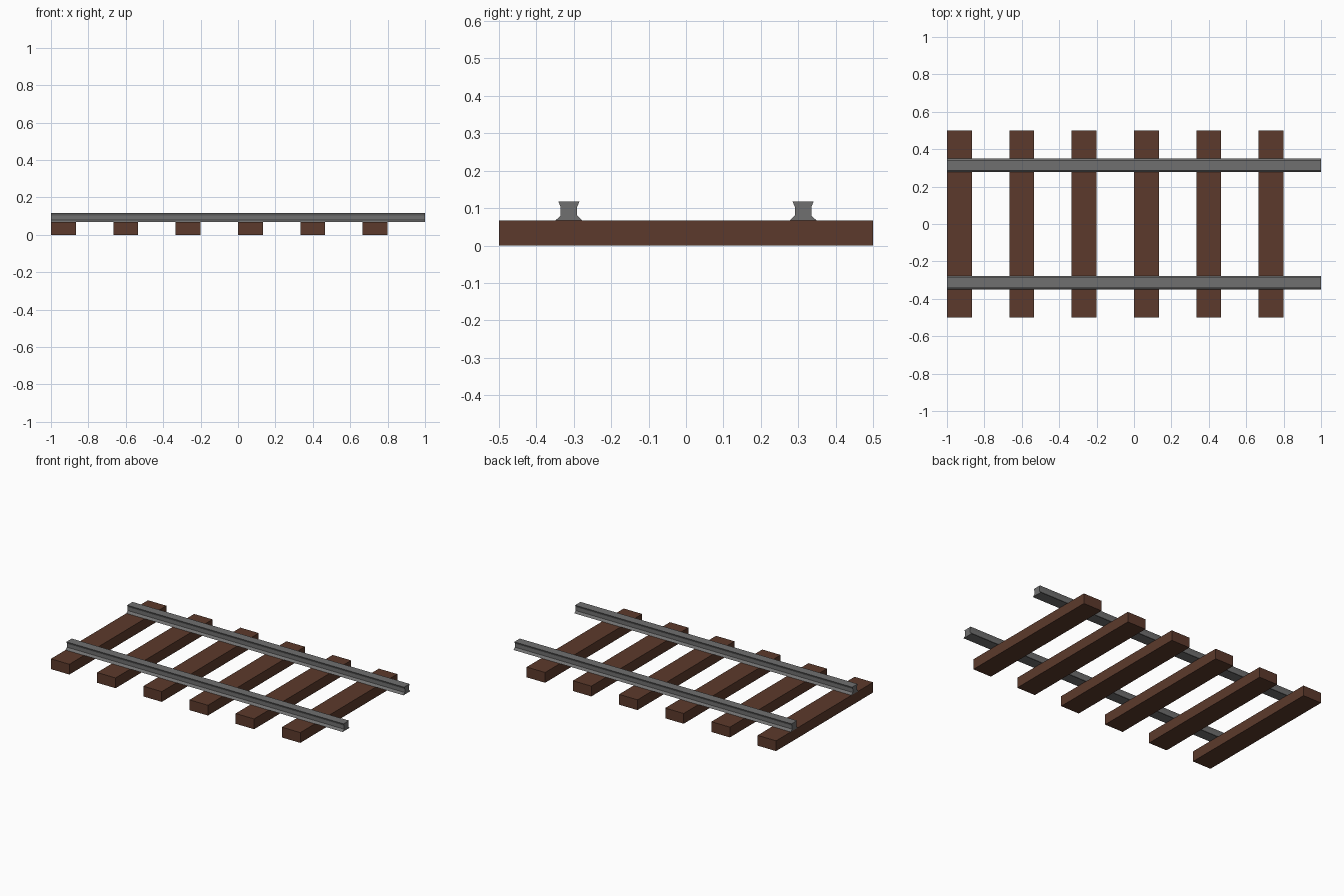
import bpy, bmesh

if "Cube" in bpy.data.objects:
    bpy.data.objects.remove(bpy.data.objects["Cube"])


def material(name, rgb):
    m = bpy.data.materials.new(name)
    m.diffuse_color = (*rgb, 1)
    m.use_nodes = True
    m.node_tree.nodes["Principled BSDF"].inputs["Base Color"].default_value = m.diffuse_color
    return m


def extrude_x(name, profile, x0, x1, mat):
    """Closed (y, z) outline swept along x."""
    bm = bmesh.new()
    face = bm.faces.new([bm.verts.new((x0, y, z)) for y, z in profile])
    ext = bmesh.ops.extrude_face_region(bm, geom=[face], use_keep_orig=True)
    verts = [g for g in ext["geom"] if isinstance(g, bmesh.types.BMVert)]
    bmesh.ops.translate(bm, vec=(x1 - x0, 0, 0), verts=verts)
    bmesh.ops.recalc_face_normals(bm, faces=bm.faces)
    mesh = bpy.data.meshes.new(name)
    bm.to_mesh(mesh)
    bm.free()
    mesh.materials.append(mat)
    ob = bpy.data.objects.new(name, mesh)
    bpy.context.collection.objects.link(ob)
    return ob


wood = material("brown wood", (0.107, 0.042, 0.025))
steel = material("grey steel", (0.162, 0.162, 0.162))

# Six wooden sleepers
TOP = 0.067
for i in range(6):
    x = -1 + i / 3
    extrude_x(f"sleeper_{i + 1}",
              [(-0.5, 0), (0.5, 0), (0.5, TOP), (-0.5, TOP)], x, x + 0.133, wood)

# Two rails: wide foot, narrow web, flared head
half = [(0.036, TOP), (0.022, 0.08), (0.022, 0.103), (0.028, 0.117)]
outline = half + [(-y, z) for y, z in reversed(half)]
for side, yc in (("front", -0.313), ("back", 0.313)):
    extrude_x(f"{side}_rail", [(y + yc, z) for y, z in outline], -1, 1, steel)
